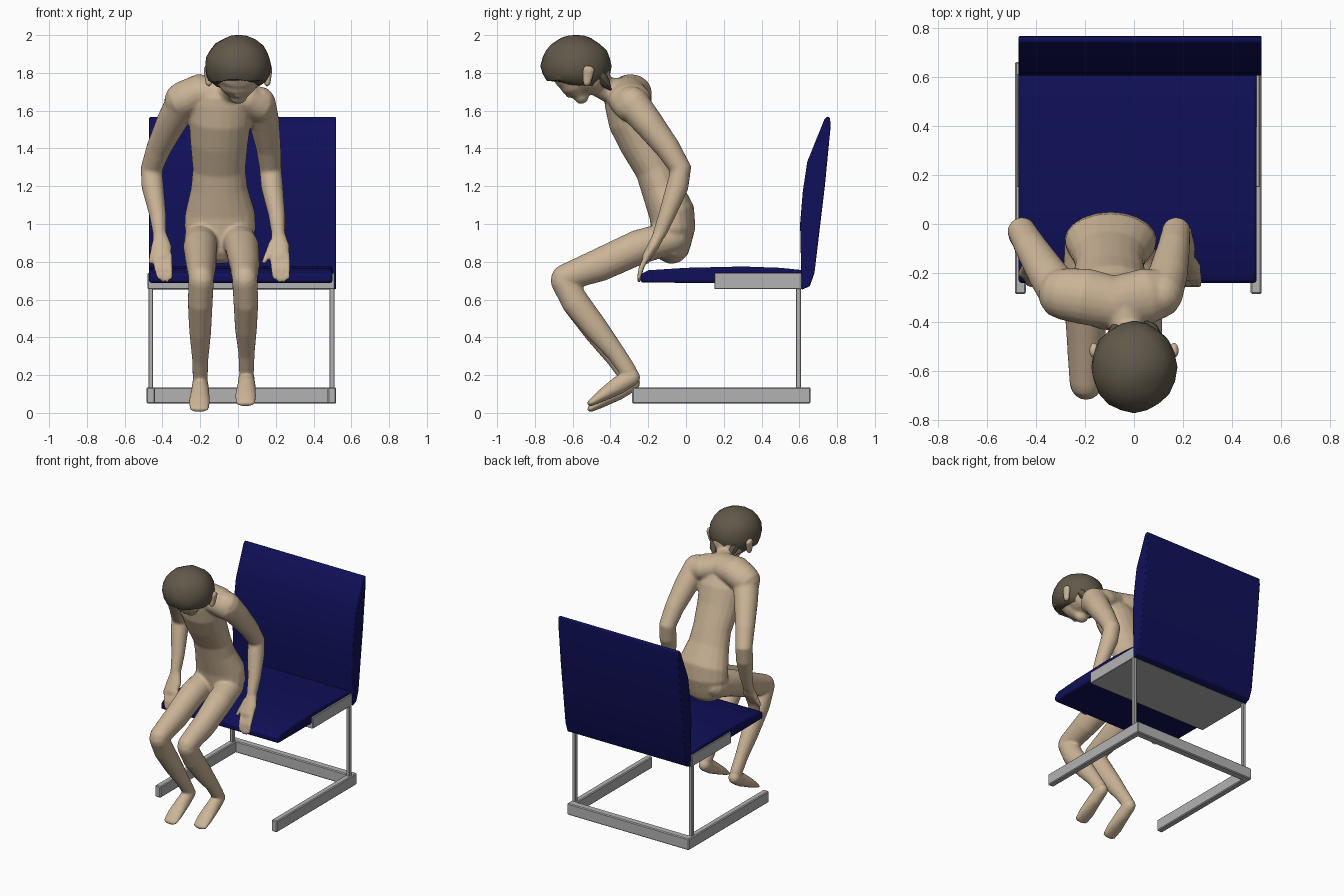
import bpy, bmesh, math, random
from mathutils import Vector

random.seed(4)


def mat(name, c):
    m = bpy.data.materials.new(name)
    m.diffuse_color = (*c, 1)
    return m


SKIN = mat("skin", (0.60, 0.46, 0.31))
HAIR = mat("dark brown hair", (0.12, 0.098, 0.068))
BLUE = mat("navy upholstery", (0.005, 0.005, 0.10))
STEEL = mat("brushed steel", (0.45, 0.45, 0.45))


def make(name, bm, material):
    bmesh.ops.recalc_face_normals(bm, faces=bm.faces)
    me = bpy.data.meshes.new(name)
    bm.to_mesh(me)
    bm.free()
    me.materials.append(material)
    ob = bpy.data.objects.new(name, me)
    bpy.context.collection.objects.link(ob)
    bpy.ops.object.select_all(action='DESELECT')
    ob.select_set(True)
    bpy.context.view_layer.objects.active = ob
    return ob


def box(name, lo, hi, material, bevel=0.006):
    bm = bmesh.new()
    bmesh.ops.create_cube(bm, size=1)
    for v in bm.verts:
        v.co = Vector([(a + b) / 2 + c * (b - a) for a, b, c in zip(lo, hi, v.co)])
    ob = make(name, bm, material)
    m = ob.modifiers.new("bevel", 'BEVEL')
    m.width, m.segments = bevel, 1
    return ob


def extrude_profile(name, yz, x0, x1, material, bevel):
    bm = bmesh.new()
    a, b = ([bm.verts.new((x, y, z)) for y, z in yz] for x in (x0, x1))
    bm.faces.new(a)
    bm.faces.new(b)
    for i in range(len(yz)):
        j = (i + 1) % len(yz)
        bm.faces.new((a[i], a[j], b[j], b[i]))
    ob = make(name, bm, material)
    m = ob.modifiers.new("bevel", 'BEVEL')
    m.width, m.segments = bevel, 2
    bpy.ops.object.shade_smooth_by_angle(angle=math.radians(35))
    return ob


def tube(bm, pts, ref=(1, 0, 0), n=20):
    """Round-ended loft; pts are (x, y, z, half width along ref, half depth)."""
    P = [Vector(p[:3]) for p in pts]
    rings = []
    for i, p in enumerate(pts):
        t = (P[min(i + 1, len(P) - 1)] - P[max(i - 1, 0)]).normalized()
        r = min(p[3], p[4])
        steps = [(0, 1)]
        if i == 0:
            steps = [(-math.sin(a) * r, math.cos(a)) for a in (1.4, 1.0, 0.5, 0)]
        elif i == len(P) - 1:
            steps = [(math.sin(a) * r, math.cos(a)) for a in (0, 0.5, 1.0, 1.4)]
        s = Vector(ref)
        s = (s - s.dot(t) * t).normalized()
        u = t.cross(s)
        for off, k in steps:
            rings.append([bm.verts.new(P[i] + t * off
                          + s * (p[3] * k * math.cos(2 * math.pi * j / n))
                          + u * (p[4] * k * math.sin(2 * math.pi * j / n)))
                          for j in range(n)])
    for a, b in zip(rings, rings[1:]):
        for j in range(n):
            bm.faces.new((a[j], a[(j + 1) % n], b[(j + 1) % n], b[j]))
    bm.faces.new(rings[0][::-1])
    bm.faces.new(rings[-1])


# --- Chair frame: U-shaped base, rear posts, tray under the seat
for side, x in (("right", -0.485), ("left", 0.475)):
    box(side + "_base_rail", (x, -0.285, 0.05), (x + 0.045, 0.66, 0.135), STEEL)
box("rear_base_rail", (-0.46, 0.605, 0.05), (0.50, 0.66, 0.135), STEEL)
for side, x in (("right", -0.475), ("left", 0.485)):
    box(side + "_rear_post", (x, 0.583, 0.12), (x + 0.025, 0.61, 0.68), STEEL, 0.003)
box("seat_tray", (-0.478, 0.15, 0.655), (0.512, 0.612, 0.74), STEEL, 0.003)

# --- Cushions
extrude_profile("seat", [(-0.24, 0.69), (-0.24, 0.735), (-0.20, 0.755), (0.0, 0.768),
                         (0.3, 0.775), (0.5, 0.768), (0.625, 0.755), (0.625, 0.685)],
                -0.47, 0.50, BLUE, 0.012)
extrude_profile("backrest", [(0.612, 0.652), (0.604, 1.0), (0.618, 1.17), (0.642, 1.33),
                             (0.733, 1.555), (0.745, 1.567), (0.762, 1.565), (0.766, 1.52),
                             (0.735, 1.2), (0.68, 0.74), (0.655, 0.67)],
                -0.47, 0.52, BLUE, 0.006)

# --- Figure: lofted parts fused into one skin
bm = bmesh.new()
# torso
tube(bm, [(-0.10, -0.075, 0.89, .16, .10), (-0.095, -0.068, 0.98, .19, .118),
          (-0.095, -0.075, 1.06, .185, .122), (-0.10, -0.13, 1.19, .150, .108),
          (-0.10, -0.165, 1.29, .140, .105), (-0.10, -0.235, 1.43, .153, .118),
          (-0.095, -0.285, 1.55, .165, .128), (-0.09, -0.325, 1.65, .16, .11)])
# shoulders
tube(bm, [(-0.29, -0.285, 1.655, .105, .10), (-0.20, -0.295, 1.695, .115, .10),
          (-0.08, -0.32, 1.69, .11, .09), (0.05, -0.295, 1.655, .115, .09),
          (0.105, -0.285, 1.625, .10, .09)], ref=(0, 1, 0))
# neck, head, jaw, nose
tube(bm, [(-0.06, -0.34, 1.69, .085, .085), (-0.03, -0.42, 1.715, .066, .066),
          (0, -0.50, 1.765, .065, .07)])
tube(bm, [(0, -0.51, 1.79, .13, .11), (0, -0.60, 1.81, .13, .115)])
tube(bm, [(0, -0.59, 1.78, .12, .10), (0, -0.57, 1.72, .095, .085), (0, -0.555, 1.675, .05, .04)])
tube(bm, [(0, -0.63, 1.72, .02, .02), (0, -0.62, 1.682, .017, .017)])
# ears
for s in (-1, 1):
    tube(bm, [(s * 0.155, -0.525, 1.745, .018, .022), (s * 0.163, -0.515, 1.82, .02, .034)])

# legs: (hip, thigh, knee, shin, ankle x) and lift of the lower leg
for hx, tx, kx, sx, ax, up in ((-0.195, -0.20, -0.195, -0.20, -0.20, 0.0),
                               (-0.005, 0.022, 0.036, 0.042, 0.045, 0.03)):
    tube(bm, [(hx, -0.07, 0.93, .088, .088), (tx, -0.25, 0.878, .090, .092),
              (kx, -0.46, 0.782, .080, .088), (kx, -0.645, 0.715, .068, .07)])
    tube(bm, [(kx, -0.65, 0.70, .067, .068), (sx, -0.585, 0.585, .066, .074),
              (sx, -0.475, 0.43 + up / 2, .058, .066), (ax, -0.37, 0.285 + up, .043, .05),
              (ax, -0.305, 0.19 + up, .040, .046)])
    tube(bm, [(ax, -0.285, 0.16 + up, .042, .046), (ax, -0.36, 0.115 + up, .048, .048),
              (ax - 0.005, -0.45, 0.058 + up, .057, .032),
              (ax - 0.005, -0.505, 0.022 + up, .052, .018)])

# arms: shared y, z and radius, x given per side
ARM = [(-0.285, 1.64, .09), (-0.20, 1.535, .080), (-0.095, 1.40, .066), (-0.028, 1.29, .058),
       (-0.045, 1.20, .059), (-0.10, 1.05, .045), (-0.14, 0.95, .036)]
for xs, palm_x, tips, thumb in (
        ((-0.295, -0.355, -0.42, -0.458, -0.452, -0.425, -0.415), -0.402,
         (-0.42, -0.397, -0.375, -0.355), (-0.435, -0.462)),
        ((0.11, 0.14, 0.162, 0.172, 0.18, 0.205, 0.213), 0.222,
         (0.192, 0.218, 0.243, 0.265), (0.185, 0.138))):
    tube(bm, [(x, y, z, r, r) for x, (y, z, r) in zip(xs, ARM)])
    tube(bm, [(xs[-1], -0.14, 0.95, .036, .032), (palm_x, -0.175, 0.88, .052, .03),
              (palm_x, -0.21, 0.825, .050, .024)])
    for i, tx in enumerate(tips):
        bx = palm_x + (i - 1.5) * 0.026
        tz = 0.70 + (0.015 if i in (0, 3) else 0)
        tube(bm, [(bx, -0.205, 0.835, .016, .017), ((bx + tx) / 2, -0.238, 0.765, .015, .015),
                  (tx, -0.25, tz, .011, .011)], n=10)
    tube(bm, [(thumb[0], -0.17, 0.90, .022, .02), (thumb[1], -0.205, 0.80, .014, .014)], n=10)

body = make("seated_figure", bm, SKIN)
m = body.modifiers.new("fuse", 'REMESH')
m.mode, m.voxel_size, m.use_smooth_shade = 'VOXEL', 0.009, True
m = body.modifiers.new("soften", 'SMOOTH')
m.factor, m.iterations = 0.5, 5
bpy.ops.object.convert(target='MESH')

# --- Hair: rough cap, flattened underneath where the face comes out
bm = bmesh.new()
bmesh.ops.create_icosphere(bm, subdivisions=3, radius=1)
under = Vector((0, -0.15, -0.99)).normalized()
for v in bm.verts:
    k = 1 + random.uniform(-0.03, 0.015)
    v.co = Vector((v.co.x * 0.176, v.co.y * 0.187, v.co.z * 0.165)) * k
    d = v.co.dot(under)
    limit = 0.095 + random.uniform(-0.008, 0.008)
    if d > limit:
        v.co -= under * (d - limit)
    v.co += Vector((0, -0.583, 1.836))
make("hair", bm, HAIR)
bpy.ops.object.shade_smooth_by_angle(angle=math.radians(40))

# nape tufts
bm = bmesh.new()
for x in (-0.075, -0.025, 0.025, 0.075):
    tube(bm, [(x, -0.47, 1.80, .045, .04), (x * 0.9, -0.425, 1.745, .032, .026),
              (x * 0.8 - 0.01, -0.402, 1.715, .012, .008)], n=8)
make("nape_hair", bm, HAIR)
bpy.ops.object.shade_smooth_by_angle(angle=math.radians(40))
